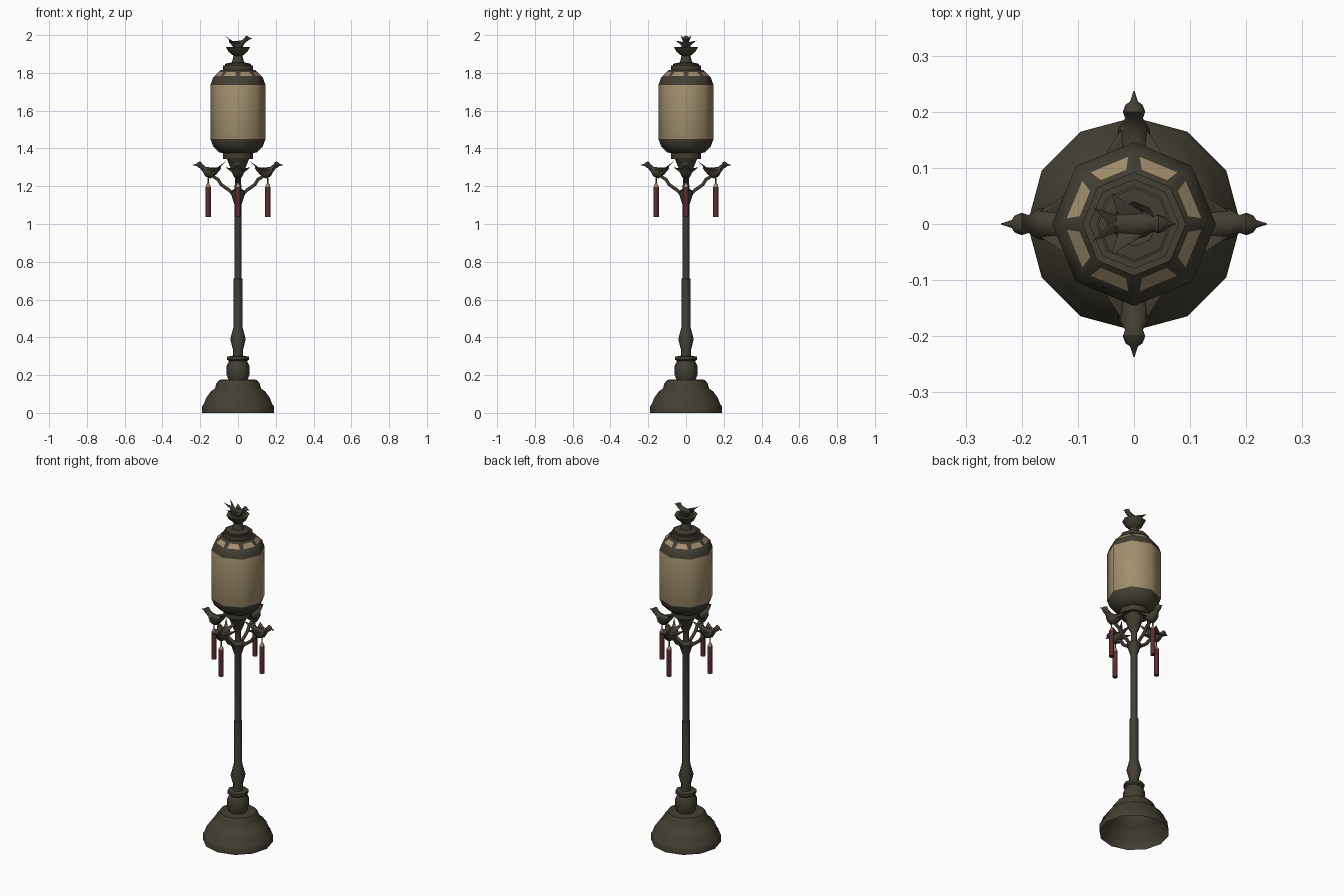
import bpy, bmesh, math
from mathutils import Matrix, Vector

if "Cube" in bpy.data.objects:
    bpy.data.objects.remove(bpy.data.objects["Cube"])


def material(name, rgb):
    m = bpy.data.materials.new(name)
    m.diffuse_color = (*rgb, 1)
    m.use_nodes = True
    m.node_tree.nodes["Principled BSDF"].inputs["Base Color"].default_value = m.diffuse_color
    return m


BRONZE = material("dark bronze", (0.056, 0.049, 0.032))
GLASS = material("tan glass", (0.36, 0.275, 0.155))
RED = material("dark red", (0.105, 0.026, 0.028))


def skin(bm, rings, cap_start=True, cap_end=True):
    """Bridge equal-sized rings of points with quads."""
    loops = [[bm.verts.new(p) for p in ring] for ring in rings]
    n = len(loops[0])
    for a, b in zip(loops, loops[1:]):
        for i in range(n):
            j = (i + 1) % n
            bm.faces.new((a[i], a[j], b[j], b[i]))
    if cap_start:
        bm.faces.new(loops[0][::-1])
    if cap_end:
        bm.faces.new(loops[-1])


def finish(name, bm, mats, matrix=None, angle=40):
    me = bpy.data.meshes.new(name)
    bm.normal_update()
    bm.to_mesh(me)
    bm.free()
    for m in mats:
        me.materials.append(m)
    ob = bpy.data.objects.new(name, me)
    bpy.context.collection.objects.link(ob)
    if matrix:
        ob.matrix_world = matrix
    bpy.ops.object.select_all(action='DESELECT')
    ob.select_set(True)
    bpy.context.view_layer.objects.active = ob
    bpy.ops.object.shade_smooth_by_angle(angle=math.radians(angle))
    return ob


def lathe_mesh(profile, sides, x=0, **caps):
    bm = bmesh.new()
    turn = [2 * math.pi * i / sides for i in range(sides)]
    skin(bm, [[(x + r * math.cos(t), r * math.sin(t), z) for t in turn]
              for r, z in profile], **caps)
    return bm


def lathe(name, profile, sides, mat, x=0, matrix=None, angle=50, **caps):
    return finish(name, lathe_mesh(profile, sides, x, **caps), [mat], matrix, angle)


# Hollow stepped foot
lathe("base", [(.19, 0), (.19, .035), (.182, .045), (.168, .08), (.145, .112), (.122, .13),
               (.115, .155), (.1, .175), (.05, .178)], 12, BRONZE, cap_start=False)

# Turned post from foot to bracket cup
lathe("post", [(.05, .175), (.06, .2), (.06, .25), (.048, .275), (.058, .282), (.058, .298),
               (.028, .302), (.026, .33), (.041, .39), (.025, .45), (.023, .46), (.023, .71),
               (.018, .712), (.018, 1.1), (.034, 1.15), (.04, 1.175), (.018, 1.185),
               (.016, 1.24), (.03, 1.27), (.04, 1.30), (.062, 1.35)], 8, BRONZE)

# Lantern: bronze ends, tan glass, tan windows in the dome
bm = lathe_mesh([(.08, 1.345), (.08, 1.375), (.1, 1.38), (.131, 1.41), (.146, 1.45),
                 (.146, 1.735), (.132, 1.775), (.092, 1.815), (.08, 1.815), (.08, 1.84)], 8)
bm.normal_update()
dome = []
for f in bm.faces:
    z = f.calc_center_median().z
    if 1.5 < z < 1.7:
        f.material_index = 1
    elif 1.78 < z < 1.81:
        dome.append(f)
bmesh.ops.inset_individual(bm, faces=dome, thickness=.018)
for f in dome:
    f.material_index = 1
finish("lantern", bm, [BRONZE, GLASS], angle=46)

# Finial cup
lathe("finial", [(.068, 1.838), (.068, 1.848), (.032, 1.856), (.024, 1.89), (.035, 1.9),
                 (.05, 1.912), (.064, 1.938), (.04, 1.938), (.03, 1.925)], 8, BRONZE)


def bird(name, matrix):
    """Swallow facing +x: lofted body, pointed wings, forked raised tail."""
    bm = bmesh.new()
    sections = [(-.06, .018, .012, .006), (-.035, .0, .024, .018), (-.005, -.01, .031, .029),
                (.022, -.003, .027, .026), (.038, .018, .016, .019), (.05, .033, .02, .019),
                (.063, .034, .015, .013), (.068, .034, .007, .007), (.087, .032, .001, .001)]
    turn = [2 * math.pi * i / 8 for i in range(8)]
    skin(bm, [[(x, w * math.cos(t), z + h * math.sin(t)) for t in turn]
              for x, z, w, h in sections])
    for s in (1, -1):
        wing = [(.026, .018 * s, .004), (.005, .026 * s, -.012), (.0, .022 * s, .012),
                (-.035, .015 * s, .008), (-.05, .066 * s, .02)]
        tail = [(-.03, 0, .012), (-.03, .015 * s, .003), (-.055, 0, .026),
                (-.05, .02 * s, .016), (-.09, .036 * s, .055)]
        for pts in (wing, tail):
            vs = [bm.verts.new(p) for p in pts]
            bmesh.ops.convex_hull(bm, input=vs)
    finish(name, bm, [BRONZE], matrix, 50)


# Top bird
bird("top_bird", Matrix.Translation((.002, 0, 1.954)) @ Matrix.Scale(.835, 4))

# Four brackets, each with an arm, a bird and a hanging rod
for k in range(4):
    rot = Matrix.Rotation(k * math.pi / 2, 4, 'Z')
    cu = bpy.data.curves.new(f"arm_{k}", 'CURVE')
    cu.dimensions = '3D'
    cu.bevel_depth = .01
    cu.bevel_resolution = 1
    cu.use_fill_caps = True
    path = [(.02, 1.15), (.045, 1.178), (.07, 1.195), (.09, 1.21), (.105, 1.235), (.14, 1.258)]
    sp = cu.splines.new('POLY')
    sp.points.add(len(path) - 1)
    for p, (x, z) in zip(sp.points, path):
        p.co = (*(rot @ Vector((x, 0, z))), 1)
    cu.materials.append(BRONZE)
    bpy.context.collection.objects.link(bpy.data.objects.new(f"arm_{k}", cu))

    bird(f"arm_bird_{k}", rot @ Matrix.Translation((.15, 0, 1.28)))
    lathe(f"hook_{k}", [(.004, 1.212), (.004, 1.26)], 6, BRONZE, .158, rot)
    lathe(f"cap_{k}", [(.013, 1.195), (.012, 1.203), (.005, 1.216)], 8, GLASS, .158, rot)
    lathe(f"hanging_rod_{k}", [(.014, 1.037), (.014, 1.197)], 8, RED, .158, rot)
